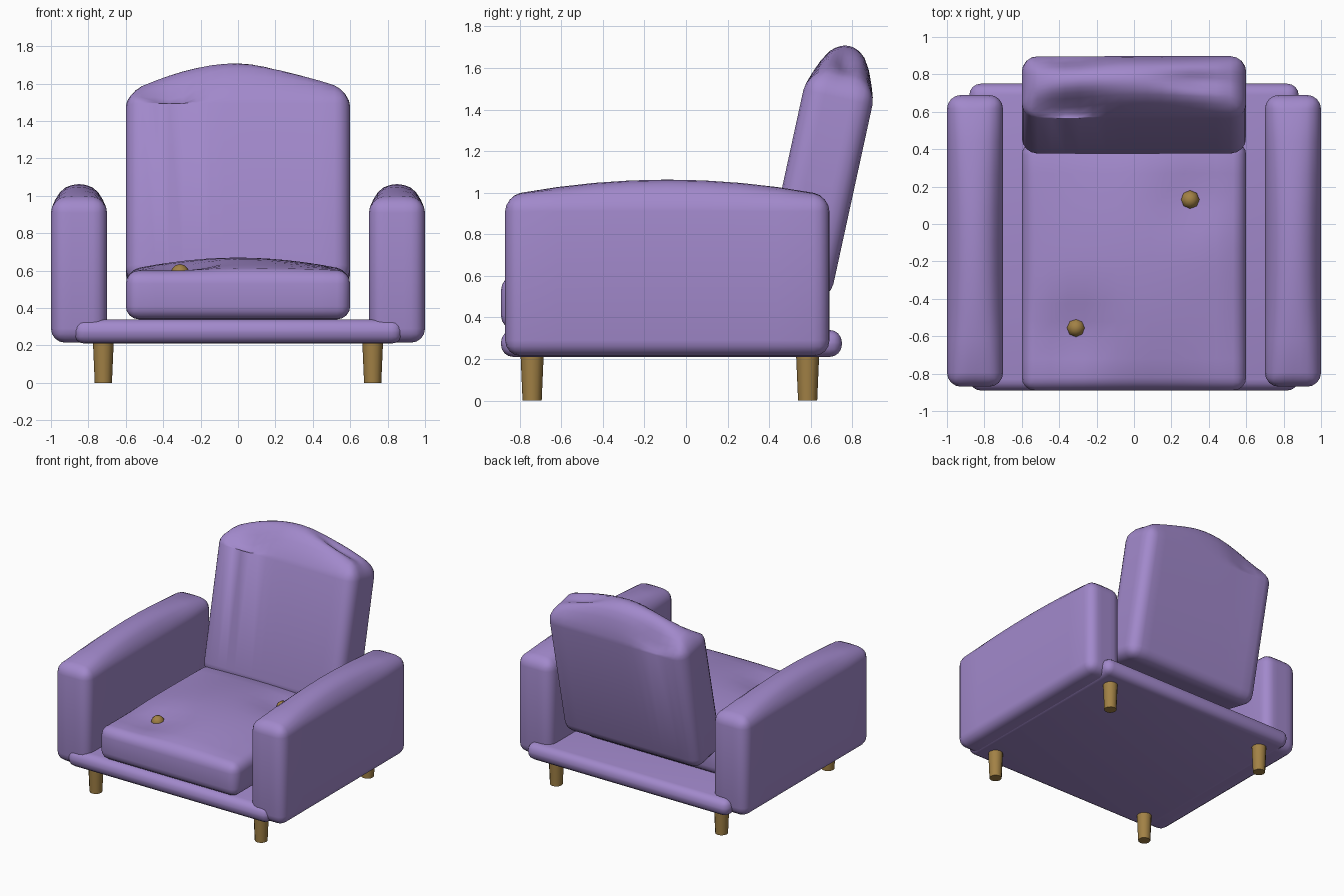
import bpy, bmesh
from math import exp, radians
from mathutils import Matrix, Vector

if "Cube" in bpy.data.objects:
    bpy.data.objects.remove(bpy.data.objects["Cube"], do_unlink=True)


def material(name, rgb):
    mat = bpy.data.materials.new(name)
    mat.use_nodes = True
    color = (*rgb, 1)
    mat.diffuse_color = color
    bsdf = mat.node_tree.nodes["Principled BSDF"]
    bsdf.inputs["Base Color"].default_value = color
    bsdf.inputs["Roughness"].default_value = 0.7
    return mat


fabric = material("purple fabric", (0.36, 0.25, 0.60))
wood = material("ochre wood", (0.36, 0.22, 0.06))


def finish(bm, name, mat, angle=60):
    bmesh.ops.recalc_face_normals(bm, faces=bm.faces)
    mesh = bpy.data.meshes.new(name)
    bm.to_mesh(mesh)
    bm.free()
    mesh.materials.append(mat)
    obj = bpy.data.objects.new(name, mesh)
    bpy.context.collection.objects.link(obj)
    bpy.ops.object.select_all(action="DESELECT")
    obj.select_set(True)
    bpy.context.view_layer.objects.active = obj
    bpy.ops.object.shade_smooth_by_angle(angle=radians(angle))
    return obj


def cushion(name, size, base, radius, crown=0, cuts=(0, 0), dents=(), lean=0):
    """Rounded box standing on base, with a domed top and pressed-in dents."""
    sx, sy, sz = size
    bm = bmesh.new()
    bmesh.ops.create_cube(bm, size=1)
    for v in bm.verts:
        v.co = Vector((v.co.x * sx, v.co.y * sy, (v.co.z + 0.5) * sz))
    bmesh.ops.bevel(bm, geom=bm.edges[:], offset=radius, segments=4,
                    profile=0.5, affect="EDGES")
    for axis in (0, 1):
        inner = size[axis] - 2 * radius
        for i in range(1, cuts[axis] + 1):
            spot = Vector()
            spot[axis] = inner * (i / (cuts[axis] + 1) - 0.5)
            normal = Vector()
            normal[axis] = 1
            bmesh.ops.bisect_plane(bm, geom=bm.verts[:] + bm.edges[:] + bm.faces[:],
                                   plane_co=spot, plane_no=normal)
    for v in bm.verts:
        x, y, z = v.co
        rise = max(0, (z - sz + radius) / radius)
        dome = (1 - (2 * x / sx) ** 2) * (1 - (2 * y / sy) ** 2)
        v.co.z += rise * crown * dome
        for dx, dy, wx, wy, depth in dents:
            v.co.z -= rise * depth * exp(-((x - dx) / wx) ** 2 - ((y - dy) / wy) ** 2)
    bm.transform(Matrix.Translation(base) @ Matrix.Rotation(radians(-lean), 4, "X"))
    return finish(bm, name, fabric)


# Platform
cushion("base", (1.76, 1.64, 0.13), (0, -0.07, 0.21), 0.06)

# Armrests
for side, label in ((1, "left"), (-1, "right")):
    cushion(label + "_armrest", (0.30, 1.56, 0.77), (side * 0.85, -0.09, 0.215),
            0.075, crown=0.078, cuts=(3, 7))

# Seat cushion
cushion("seat_cushion", (1.20, 1.33, 0.26), (0, -0.225, 0.34), 0.07, crown=0.07,
        cuts=(11, 11), dents=((-0.31, -0.36, 0.18, 0.18, 0.05),
                              (0.30, 0.36, 0.18, 0.18, 0.04)))

# Leaning back cushion with puckered top
cushion("back_cushion", (1.20, 0.34, 1.05), (0, 0.525, 0.515), 0.085, crown=0.17,
        cuts=(13, 7), lean=12.3, dents=((-0.34, -0.14, 0.17, 0.07, 0.12),
                                        (-0.34, 0.14, 0.15, 0.06, 0.08),
                                        (0.33, 0, 0.17, 0.05, 0.05)))

# Seat buttons
for label, spot in (("front", (-0.31, -0.555, 0.585)), ("rear", (0.30, 0.13, 0.6))):
    bm = bmesh.new()
    bmesh.ops.create_uvsphere(bm, u_segments=8, v_segments=6, radius=0.05,
                              matrix=Matrix.Translation(spot))
    finish(bm, label + "_button", wood)

# Tapered legs
for x, side in ((0.72, "left"), (-0.72, "right")):
    for y, end in ((-0.74, "front"), (0.585, "back")):
        bm = bmesh.new()
        bmesh.ops.create_cone(bm, cap_ends=True, segments=12, radius1=0.046,
                              radius2=0.056, depth=0.23,
                              matrix=Matrix.Translation((x, y, 0.115)))
        finish(bm, end + "_" + side + "_leg", wood, 40)
